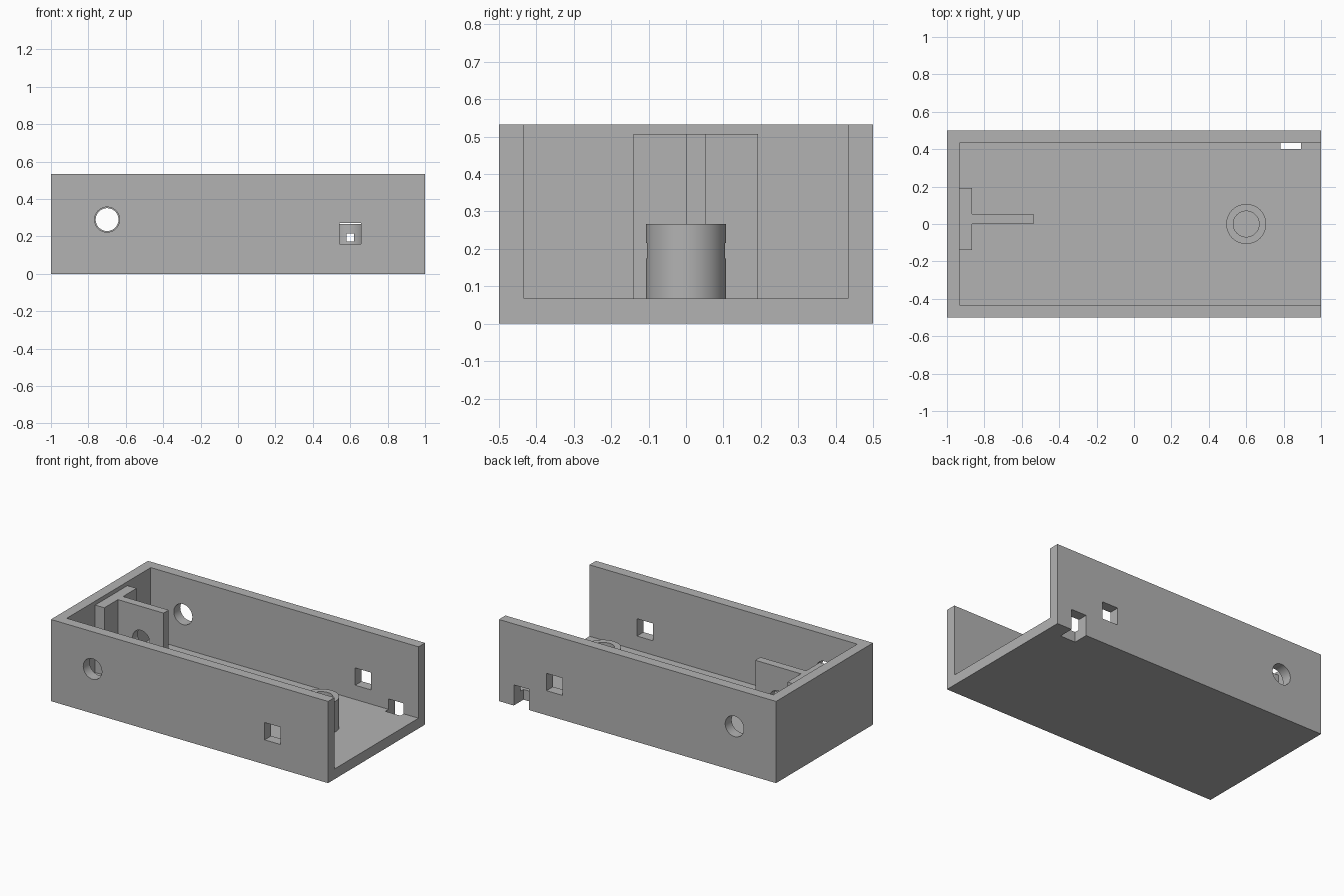
import bpy
import bmesh
from mathutils import Matrix, Vector

cube = bpy.data.objects.get("Cube")
if cube:
    bpy.data.objects.remove(cube, do_unlink=True)

# Single flat material
grey = bpy.data.materials.new("plain grey")
grey.use_nodes = True
COLOR = (0.45, 0.45, 0.45, 1)
grey.diffuse_color = COLOR
grey.node_tree.nodes["Principled BSDF"].inputs["Base Color"].default_value = COLOR

LENGTH, WIDTH, HEIGHT, WALL = 2.0, 1.0, 0.533, 0.067


def finish(name, bm):
    mesh = bpy.data.meshes.new(name)
    bm.to_mesh(mesh)
    bm.free()
    mesh.materials.append(grey)
    obj = bpy.data.objects.new(name, mesh)
    bpy.context.collection.objects.link(obj)
    return obj


def box(name, low, high):
    low, high = Vector(low), Vector(high)
    bm = bmesh.new()
    bmesh.ops.create_cube(bm, size=1, matrix=Matrix.LocRotScale(
        (low + high) / 2, None, high - low))
    return finish(name, bm)


def cylinder(name, center, radius, depth, along_y=False):
    turn = Matrix.Rotation(1.5707963, 4, "X") if along_y else Matrix()
    bm = bmesh.new()
    bmesh.ops.create_cone(bm, cap_ends=True, segments=64, radius1=radius, radius2=radius,
                          depth=depth, matrix=Matrix.Translation(center) @ turn)
    return finish(name, bm)


def extrude_profile(name, points, z0, z1):
    bm = bmesh.new()
    face = bm.faces.new([bm.verts.new((x, y, z0)) for x, y in points])
    result = bmesh.ops.extrude_face_region(bm, geom=[face])
    top = [v for v in result["geom"] if isinstance(v, bmesh.types.BMVert)]
    bmesh.ops.translate(bm, verts=top, vec=(0, 0, z1 - z0))
    bmesh.ops.recalc_face_normals(bm, faces=bm.faces)
    return finish(name, bm)


def activate(obj):
    bpy.ops.object.select_all(action="DESELECT")
    obj.select_set(True)
    bpy.context.view_layer.objects.active = obj


def cut(obj, *cutters):
    activate(obj)
    for cutter in cutters:
        mod = obj.modifiers.new("cut", "BOOLEAN")
        mod.operation, mod.solver, mod.object = "DIFFERENCE", "EXACT", cutter
        bpy.ops.object.modifier_apply(modifier=mod.name)
        bpy.data.objects.remove(cutter, do_unlink=True)
    bpy.ops.object.shade_smooth_by_angle(angle=0.5)


# Open tray: floor, two long walls and one end wall
half_x, half_y = LENGTH / 2, WIDTH / 2
tray = box("tray", (-half_x, -half_y, 0), (half_x, half_y, HEIGHT))
cut(tray,
    box("cavity", (-half_x + WALL, -half_y + WALL, WALL),
        (half_x + 1, half_y - WALL, HEIGHT + 1)),
    # round and square holes through both long walls
    cylinder("round_hole", (-0.7, 0, 0.29), 0.067, 2, along_y=True),
    box("square_hole", (0.543, -1, 0.16), (0.657, 1, 0.273)),
    # notch in the lower rear edge
    box("edge_notch", (0.783, 0.4, -1), (0.893, 1, 0.135)))

# T-shaped bracket on the end wall, with a round hole in its fin
back, pad, tip = -half_x + WALL, -0.867, -0.537
bracket = extrude_profile(
    "bracket",
    [(back, -0.14), (pad, -0.14), (pad, 0), (tip, 0),
     (tip, 0.053), (pad, 0.053), (pad, 0.193), (back, 0.193)],
    WALL, 0.507)
cut(bracket, cylinder("fin_hole", (-0.7, 0, 0.29), 0.061, 0.3, along_y=True))

# Hollow post with a small square cross hole
post = cylinder("post", (0.6, 0, 0.167), 0.107, 0.2)
cut(post,
    cylinder("bore", (0.6, 0, 0.167), 0.069, 1),
    box("pin_hole", (0.579, -1, 0.174), (0.621, 1, 0.216)))
